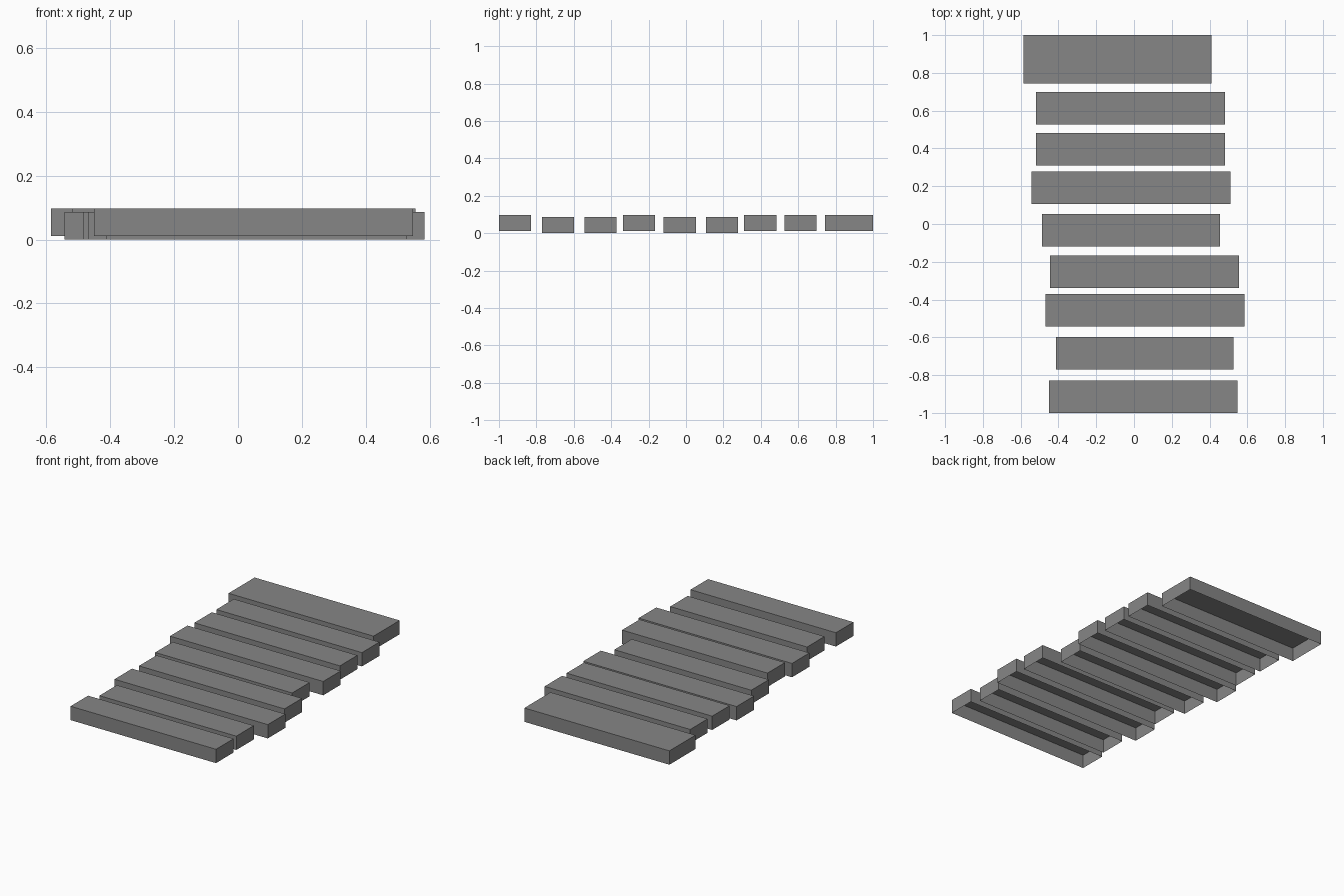
import bpy, bmesh
from mathutils import Matrix

if "Cube" in bpy.data.objects:
    bpy.data.objects.remove(bpy.data.objects["Cube"])

LOW, HIGH, THICK = 0.0, 0.0115, 0.086

# Dark grey wood
dark = bpy.data.materials.new("dark_grey")
dark.diffuse_color = (0.24, 0.24, 0.24, 1)
dark.use_nodes = True
dark.node_tree.nodes["Principled BSDF"].inputs["Base Color"].default_value = dark.diffuse_color


def plank(name, x0, x1, y0, y1, z0):
    """Thin-shell board: a box with its underside left open."""
    bm = bmesh.new()
    size = Matrix.Diagonal((x1 - x0, y1 - y0, THICK, 1))
    place = Matrix.Translation(((x0 + x1) / 2, (y0 + y1) / 2, z0 + THICK / 2))
    bmesh.ops.create_cube(bm, size=1, matrix=place @ size)
    bm.normal_update()
    under = [f for f in bm.faces if f.normal.z < -0.5]
    bmesh.ops.delete(bm, geom=under, context='FACES_ONLY')
    mesh = bpy.data.meshes.new(name)
    bm.to_mesh(mesh)
    bm.free()
    mesh.materials.append(dark)
    bpy.context.collection.objects.link(bpy.data.objects.new(name, mesh))


# Wide end board at the back
plank("end_board", -0.586, 0.411, 0.744, 1.0, HIGH)

# Narrow walkway boards, back to front: left, right, front edge, base height
boards = [
    (-0.518, 0.483, 0.527, HIGH),
    (-0.518, 0.483, 0.311, HIGH),
    (-0.543, 0.511, 0.107, LOW),
    (-0.486, 0.456, -0.119, LOW),
    (-0.444, 0.556, -0.338, HIGH),
    (-0.469, 0.585, -0.543, LOW),
    (-0.413, 0.528, -0.771, LOW),
    (-0.451, 0.549, -1.0, HIGH),
]
for i, (x0, x1, y0, z0) in enumerate(boards, 1):
    plank(f"walkway_board_{i}", x0, x1, y0, y0 + 0.172, z0)
